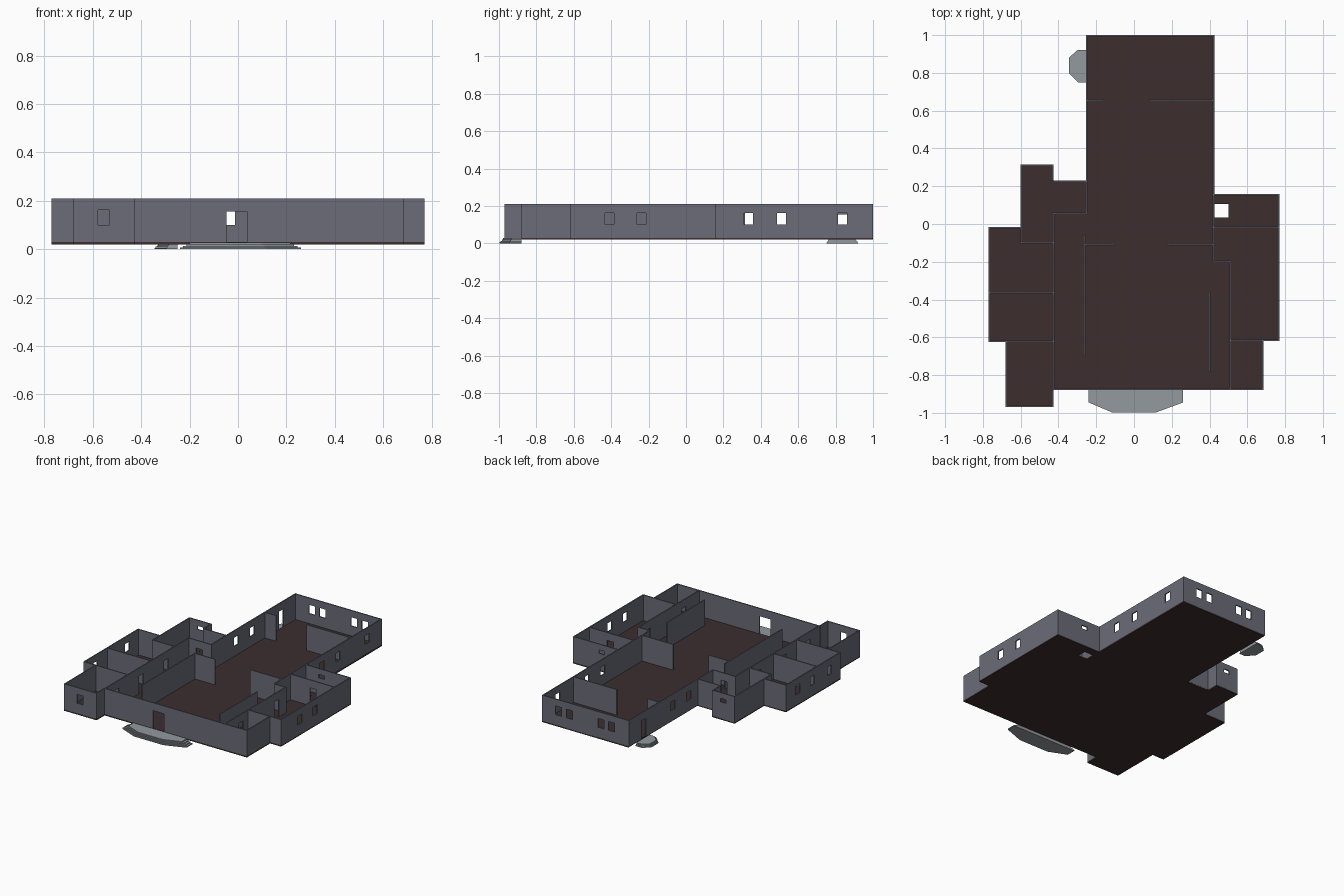
import bpy, bmesh
from mathutils import Vector

if "Cube" in bpy.data.objects:
    bpy.data.objects.remove(bpy.data.objects["Cube"])

T = 0.008                    # wall thickness
Z0, Z1 = 0.028, 0.21         # wall bottom and top


def material(name, rgb):
    m = bpy.data.materials.new(name)
    m.diffuse_color = (*rgb, 1)
    m.use_nodes = True
    m.node_tree.nodes["Principled BSDF"].inputs["Base Color"].default_value = m.diffuse_color
    return m


WALL = material("slate grey", (0.145, 0.15, 0.185))
FLOOR = material("dark brown", (0.046, 0.027, 0.028))
STONE = material("light grey stone", (0.29, 0.32, 0.345))


def finish(bm, name, mat):
    bmesh.ops.recalc_face_normals(bm, faces=bm.faces)
    me = bpy.data.meshes.new(name)
    bm.to_mesh(me)
    bm.free()
    me.materials.append(mat)
    ob = bpy.data.objects.new(name, me)
    bpy.context.collection.objects.link(ob)
    return ob


def sheet(name, mat, solid, holes, place, push):
    """Flat plate: union of rectangles minus holes, mapped by place(), thickened by push."""
    rects = solid + holes
    us = sorted({v for r in rects for v in (r[0], r[2])})
    vs = sorted({v for r in rects for v in (r[1], r[3])})

    def inside(u, v, group):
        return any(r[0] < u < r[2] and r[1] < v < r[3] for r in group)

    bm = bmesh.new()
    for u0, u1 in zip(us, us[1:]):
        for v0, v1 in zip(vs, vs[1:]):
            u, v = (u0 + u1) / 2, (v0 + v1) / 2
            if inside(u, v, solid) and not inside(u, v, holes):
                bm.faces.new([bm.verts.new(place(*p)) for p in
                              ((u0, v0), (u1, v0), (u1, v1), (u0, v1))])
    bmesh.ops.remove_doubles(bm, verts=bm.verts, dist=1e-5)
    ext = bmesh.ops.extrude_face_region(bm, geom=bm.faces[:], use_keep_orig=True)
    moved = [g for g in ext["geom"] if isinstance(g, bmesh.types.BMVert)]
    bmesh.ops.translate(bm, verts=moved, vec=push)
    return finish(bm, name, mat)


def window(c):
    return (c - 0.024, 0.1, c + 0.024, 0.162)


def vent(c):
    return (c - 0.022, 0.145, c + 0.022, 0.17)


def door(c, w=0.05):
    return (c - w / 2, Z0, c + w / 2, 0.155)


def wall_x(name, y, x0, x1, holes=()):
    sheet(name, WALL, [(x0, Z0, x1, Z1)], list(holes),
          lambda u, v: (u, y - T / 2, v), Vector((0, T, 0)))


def wall_y(name, x, y0, y1, holes=()):
    sheet(name, WALL, [(y0, Z0, y1, Z1)], list(holes),
          lambda u, v: (x - T / 2, u, v), Vector((T, 0, 0)))


# floor slab with stairwell opening
sheet("floor", FLOOR,
      [(-.25, .06, .425, 1), (-.6, -.02, -.425, .315), (-.425, -.02, -.25, .23),
       (-.77, -.625, -.425, -.015), (-.68, -.97, -.425, -.625),
       (-.425, -.88, .685, .06), (.425, -.62, .77, .16)],
      [(.427, .035, .5, .105)],
      lambda u, v: (u, v, 0.02), Vector((0, 0, 0.01)))

# outer walls, back hall
wall_x("back_wall", .996, -.254, .424, [window(c) for c in (-.118, -.036, .21, .295)])
wall_y("hall_right_wall", .42, -.195, 1, [window(c) for c in (.333, .51, .837)])
wall_y("hall_left_wall", -.25, .056, 1, [window(.333), window(.51), door(.835)])

# outer walls, right wing
wall_x("right_wing_back", .156, .42, .77, [vent(.545)])
wall_y("right_wing_side", .766, -.62, .16, [window(-.41), window(-.238)])
wall_x("right_wing_front", -.616, .51, .77)
wall_y("right_room_side", .681, -.88, -.62)

# front wall with main door
wall_x("front_wall", -.876, -.425, .685, [door(-.005, .085)])

# outer walls, left wing
wall_x("left_room_front", -.966, -.68, -.425, [window(-.555)])
wall_y("left_room_side", -.676, -.97, -.62)
wall_y("left_room_return", -.429, -.97, -.88)
wall_x("left_wing_front", -.621, -.77, -.425)
wall_y("left_wing_side", -.766, -.625, -.015,
       [window(c) for c in (-.145, -.31, -.5)])
wall_x("left_wing_back", -.019, -.77, -.6)
wall_y("left_annex_side", -.596, -.104, .315)
wall_x("left_annex_back", .311, -.6, -.425, [vent(-.51)])
wall_y("left_annex_return", -.429, .23, .315)
wall_x("left_annex_link", .227, -.429, -.25)

# inner partitions
wall_x("hall_partition_left", .655, -.25, -.16)
wall_x("hall_partition_right", .655, .08, .42)
wall_x("annex_partition", .058, -.429, -.25, [door(-.34)])
wall_y("left_corridor_wall", -.425, -.88, .06, [door(-.2), door(-.48), door(-.75)])
wall_x("annex_front_partition", -.1, -.6, -.425)
wall_y("left_screen", -.26, -.7, -.06)
wall_x("hall_screen_left", -.11, -.26, -.1)
wall_x("hall_screen_right", -.11, .175, .42)
wall_x("left_rooms_partition", -.365, -.77, -.425)
wall_x("right_rooms_partition", -.017, .42, .77, [door(.6)])
wall_x("right_closet_wall", -.197, .42, .51)
wall_y("right_corridor_wall", .51, -.88, -.195, [door(-.3), door(-.7)])
wall_y("right_screen", .4, -.78, -.36)


# stone entrance steps: thin stacked layers, shrinking towards the door
def steps(name, outline, pivot, top, shrink, layers=4):
    bm = bmesh.new()
    h = top / layers
    for i in range(layers):
        k = 1 - shrink * i / layers
        pts = [(pivot[0] + (x - pivot[0]) * k, pivot[1] + (y - pivot[1]) * k, i * h)
               for x, y in outline]
        base = bm.faces.new([bm.verts.new(p) for p in pts])
        ext = bmesh.ops.extrude_face_region(bm, geom=[base], use_keep_orig=True)
        bmesh.ops.translate(bm, vec=(0, 0, h), verts=[
            g for g in ext["geom"] if isinstance(g, bmesh.types.BMVert)])
    finish(bm, name, STONE)


steps("front_steps", [(-.24, -.88), (-.24, -.945), (-.115, -.998), (.115, -.998),
                      (.26, -.945), (.26, -.88)], (0, -.88), .028, .22)
steps("side_steps", [(-.25, .75), (-.295, .75), (-.345, .8), (-.345, .88),
                     (-.3, .92), (-.25, .92)], (-.25, .835), .02, .2)
